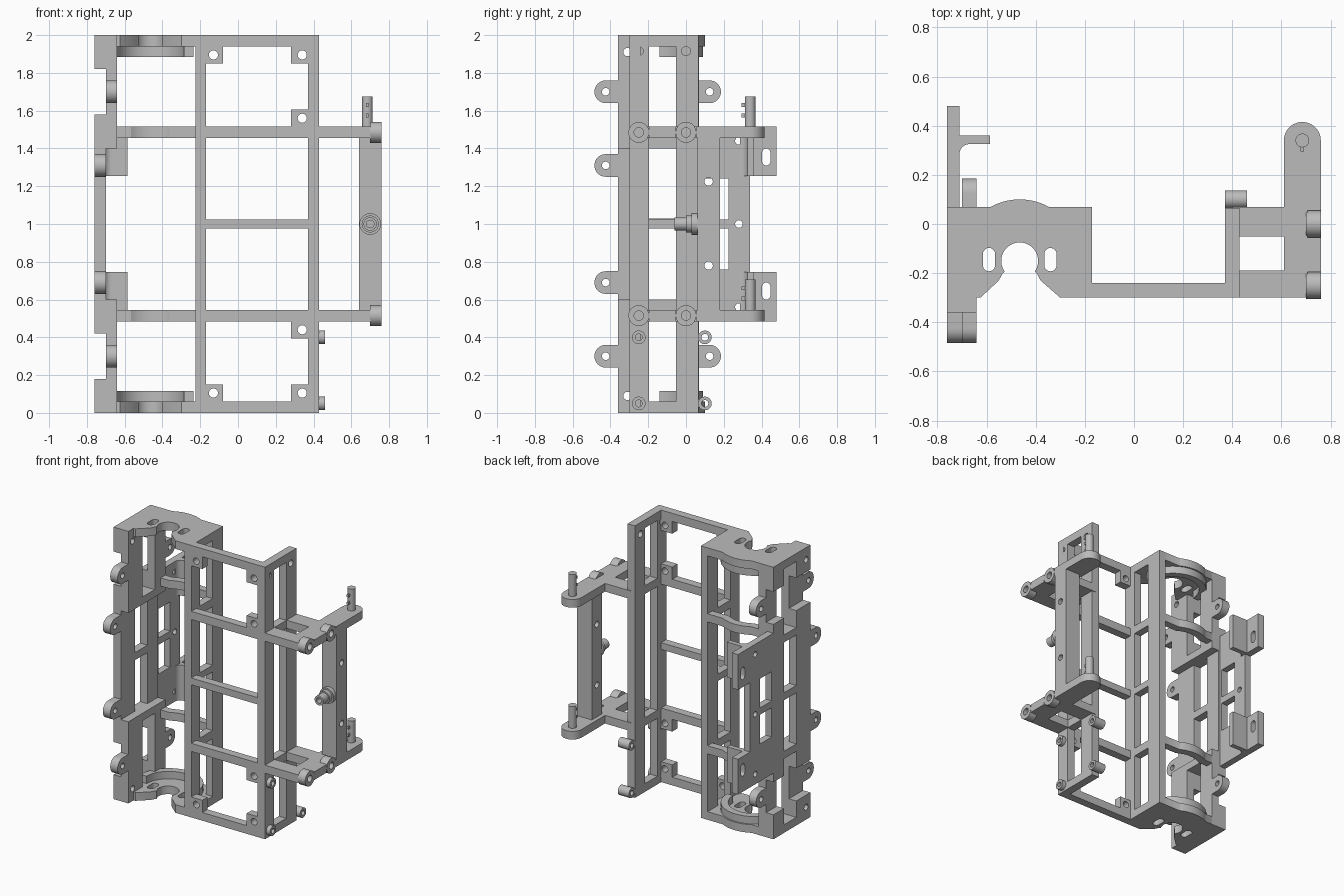
import bpy
from math import sin, cos, radians
from mathutils import Matrix

cube = bpy.data.objects.get("Cube")
if cube:
    bpy.data.objects.remove(cube, do_unlink=True)

grey = bpy.data.materials.new("plain_grey")
grey.use_nodes = True
colour = (0.5, 0.5, 0.5, 1)
grey.diffuse_color = colour
grey.node_tree.nodes["Principled BSDF"].inputs["Base Color"].default_value = colour

# Plane of a profile: columns are the two drawing axes and the normal
PLANES = {
    "x": Matrix(((0, 0, 1), (1, 0, 0), (0, 1, 0))),
    "y": Matrix(((1, 0, 0), (0, 0, -1), (0, 1, 0))),
    "z": Matrix.Identity(3),
}


def rect(u0, v0, u1, v1):
    return [(u0, v0), (u1, v0), (u1, v1), (u0, v1)]


def arc(u, v, r, a0, a1, n=24):
    angles = [radians(a0 + (a1 - a0) * i / n) for i in range(n + 1)]
    return [(u + r * cos(a), v + r * sin(a)) for a in angles]


def circle(u, v, r):
    return arc(u, v, r, 0, 360, 32)[:-1]


def slot(u, v, w, h):
    d = (h - w) / 2
    return arc(u, v + d, w / 2, 0, 180, 12) + arc(u, v - d, w / 2, 180, 360, 12)


def panel(name, axis, lo, hi, outline, holes=()):
    """Extrude a flat outline with holes between lo and hi along an axis."""
    curve = bpy.data.curves.new(name, "CURVE")
    curve.dimensions = "2D"
    curve.fill_mode = "BOTH"
    curve.extrude = (hi - lo) / 2
    for loop in [outline, *holes]:
        spline = curve.splines.new("POLY")
        spline.points.add(len(loop) - 1)
        for point, (u, v) in zip(spline.points, loop):
            point.co = (u, v, 0, 1)
        spline.use_cyclic_u = True
    obj = bpy.data.objects.new(name, curve)
    bpy.context.collection.objects.link(obj)
    offset = (lo + hi) / 2
    obj.matrix_world = PLANES[axis].to_4x4()
    obj.location["xyz".index(axis)] = offset
    bpy.ops.object.select_all(action="DESELECT")
    obj.select_set(True)
    bpy.context.view_layer.objects.active = obj
    bpy.ops.object.convert(target="MESH")
    obj = bpy.context.object
    obj.data.materials.clear()
    obj.data.materials.append(grey)
    bpy.ops.object.shade_smooth_by_angle(angle=radians(30))
    return obj


def both(name, lo, hi, outline, holes=()):
    """Horizontal part, repeated at the top and the bottom."""
    panel("lower_" + name, "z", lo, hi, outline, holes)
    panel("upper_" + name, "z", 2 - hi, 2 - lo, outline, holes)


def flip(loop):
    return [(u, 2 - v) for u, v in loop]


def both_side(name, lo, hi, outline, holes=()):
    """Part drawn in the side plane, repeated upside down."""
    panel("lower_" + name, "x", lo, hi, outline, holes)
    panel("upper_" + name, "x", lo, hi, flip(outline), [flip(h) for h in holes])


BAYS = [(0.06, 0.485), (0.545, 0.975), (1.025, 1.455), (1.515, 1.94)]
WF, WB = -0.196, -0.053

# Front lattice with screw gussets
panel("front_frame", "y", -0.30, -0.24, rect(-0.225, 0, 0.43, 2),
      [rect(-0.17, a, 0.37, b) for a, b in BAYS])
for x, z in [(-0.17, 0.06), (0.28, 0.06), (0.28, 0.395),
             (0.28, 1.515), (-0.17, 1.85), (0.28, 1.85)]:
    panel("screw_gusset", "y", -0.30, -0.24, rect(x, z, x + 0.09, z + 0.09),
          [circle(x + 0.04 if x < 0 else x + 0.06, z + 0.045, 0.024)])

# Upright walls behind the lattice
panel("middle_wall", "x", -0.225, -0.17, rect(-0.30, 0, 0.07, 2),
      [rect(WF, a, WB, b) for a, b in BAYS])
panel("side_wall", "x", 0.37, 0.43, rect(-0.30, 0, 0.065, 2),
      [rect(WF, a, WB, b) for a, b in (BAYS[0], (0.545, 1.455), BAYS[3])]
      + [circle(-0.25, 1.915, 0.024), circle(0, 1.915, 0.024)]
      + [circle(-0.25, z, 0.018) for z in (0.05, 0.4)])
for z in (0.05, 0.4):
    panel("front_boss", "x", 0.43, 0.46, circle(-0.25, z, 0.036), [circle(-0.25, z, 0.018)])
    panel("rear_boss", "x", 0.37, 0.46, circle(0.1, z, 0.036), [circle(0.1, z, 0.018)])

# End plates with keyhole, slots and bulged rear edge
CX, CY = -0.465, -0.145
bulge = arc(CX, CY, 0.245, 61.3, 118.7)
both("end_plate", 0, 0.06,
     [(-0.76, -0.36), (-0.64, -0.36), (-0.64, -0.30), (-0.625, -0.30), (-0.55, -0.23),
      (-0.537, -0.205)] + arc(CX, -0.15, 0.075, 215, -35)
     + [(-0.393, -0.205), (-0.38, -0.23), (-0.30, -0.30), (-0.17, -0.30), (-0.17, 0.07)]
     + bulge + [(-0.76, 0.07)],
     [slot(-0.59, CY, 0.05, 0.095), slot(-0.34, CY, 0.05, 0.095)])
both("curved_rim", 0.06, 0.115,
     arc(CX, -0.14, 0.23, 0, 180, 40) + arc(CX, -0.14, 0.18, 180, 0, 40))
both("rear_bar", 0.485, 0.545,
     [(-0.22, 0.07)] + bulge + [(-0.72, 0.07), (-0.72, 0.015)]
     + arc(CX, CY, 0.19, 122.6, 57.4) + [(-0.22, 0.015)])

# Notched hinge wall
both_side("hinge_wall_end", -0.76, -0.70,
          [(-0.36, 0), (0.07, 0), (0.07, 0.18), (WB, 0.18), (WB, 0.06),
           (WF, 0.06), (WF, 0.18), (-0.36, 0.18)], [circle(-0.31, 0.09, 0.022)])
both_side("hinge_wall_liner", -0.70, -0.64, rect(-0.36, 0, 0.07, 0.6),
          [rect(WF, 0.06, WB, 0.545), circle(-0.31, 0.09, 0.022)])
for a, b in ((-0.36, WF), (WB, 0.07)):
    panel("hinge_wall_post", "x", -0.76, -0.70, rect(a, 0.42, b, 1.58))
for z in (0.545, 0.975, 1.40):
    panel("hinge_wall_rung", "x", -0.76, -0.70, rect(WF, z, WB, z + 0.055))


def ear(y, z, out):
    return arc(y, z, 0.06, 90, 90 + 180 * out, 16) + [(y - out * -0.08, z - 0.06), (y + out * 0.08, z + 0.06)]


# Round hinge ears
both_side("inner_front_ear", -0.70, -0.64, ear(-0.425, 0.3, 1), [circle(-0.425, 0.3, 0.02)])
both_side("inner_rear_ear", -0.70, -0.64, ear(0.125, 0.3, -1), [circle(0.125, 0.3, 0.02)])
both_side("outer_front_ear", -0.76, -0.70, ear(-0.425, 0.69, 1), [circle(-0.425, 0.69, 0.02)])

# Rear mounting plate and its lugs
half = [(0.48, 0.485), (0.48, 0.745), (0.34, 0.745)]
panel("mounting_plate", "x", -0.76, -0.71,
      [(0.05, 0.485)] + half + flip(half)[::-1] + [(0.05, 1.515)],
      [rect(0.09, 0.76, 0.225, 0.975), rect(0.09, 1.025, 0.225, 1.24)]
      + [slot(0.425, z, 0.045, 0.09) for z in (0.645, 1.355)]
      + [circle(0.28, z, 0.02) for z in (0.56, 1, 1.44)])
both("mounting_lug", 0.485, 0.745,
     [(-0.72, 0.36), (-0.585, 0.36), (-0.585, 0.325)]
     + arc(-0.67, 0.285, 0.04, 90, 180, 10) + [(-0.72, 0.285)])

# Side arms with barrels and pegs
both("side_arm", 0.485, 0.545,
     [(0.40, -0.30), (0.705, -0.30), (0.705, WF), (0.76, WF), (0.76, -0.055),
      (0.705, -0.055), (0.705, 0.055), (0.76, 0.055)]
     + arc(0.685, 0.34, 0.075, 0, 180) + [(0.61, 0.07), (0.40, 0.07)],
     [rect(0.43, -0.19, 0.61, -0.05)])
for y in (-0.25, 0):
    both_side("arm_barrel", 0.70, 0.76, circle(y, 0.515, 0.055), [circle(y, 0.515, 0.025)])
for z in (0.545, 1.515):
    panel("arm_peg", "z", z, z + 0.16, circle(0.685, 0.34, 0.028))
    for dz in (0.05, 0.105):
        panel("peg_nub", "z", z + dz, z + dz + 0.02, rect(0.678, 0.295, 0.692, 0.33))

# Arm post with stepped knob
panel("arm_post", "x", 0.64, 0.76, rect(0.06, 0.545, 0.18, 1.455),
      [circle(0.12, z, 0.022) for z in (0.78, 1.225)])
for y0, y1, r in ((0.03, 0.065, 0.057), (0, 0.03, 0.045), (-0.06, 0, 0.035)):
    panel("post_knob", "y", y0, y1, circle(0.70, 1, r), [circle(0.70, 1, 0.02)])
